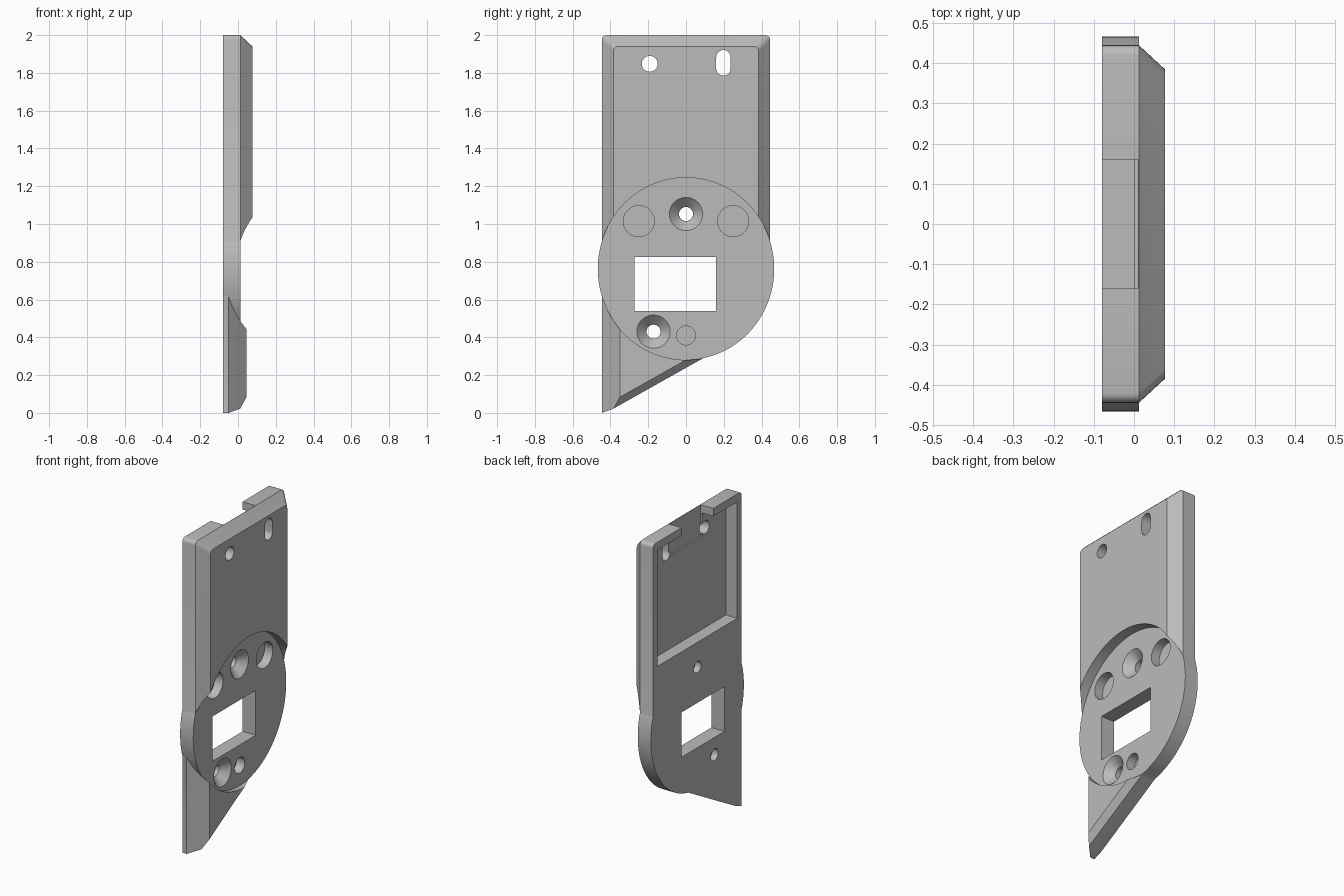
import bpy, bmesh
from math import sin, cos, pi, radians
from mathutils import Vector

cube = bpy.data.objects.get("Cube")
if cube:
    bpy.data.objects.remove(cube, do_unlink=True)

grey = bpy.data.materials.new("plain grey")
grey.use_nodes = True
grey.diffuse_color = (0.5, 0.5, 0.5, 1)
grey.node_tree.nodes["Principled BSDF"].inputs["Base Color"].default_value = (0.5, 0.5, 0.5, 1)

BACK, FACE = -0.08, 0.012      # rear plane and dial plane, along x
RIM = (0, 0.763, 0.467, 0.4825)  # dial centre and radii


def oval(y, z, ry, rz=None, n=48):
    rz = rz or ry
    return [(y + ry * cos(2 * pi * i / n), z + rz * sin(2 * pi * i / n)) for i in range(n)]


def box(y0, y1, z0, z1):
    return [(y0, z0), (y1, z0), (y1, z1), (y0, z1)]


def slot(y, z, r, straight, n=16):
    pts = []
    for side in (1, -1):
        start = 0 if side > 0 else pi
        for i in range(n + 1):
            a = start + pi * i / n
            pts.append((y + r * cos(a), z + side * straight + r * sin(a)))
    return pts


def round_top(half, low, top, r=0.025, n=5):
    # rectangle with both upper corners rounded
    pts = [(-half, low), (half, low)]
    for side, start in ((1, 0), (-1, 90)):
        for i in range(n + 1):
            a = radians(start + 90 * i / n)
            pts.append((side * (half - r) + r * cos(a), top - r + r * sin(a)))
    return pts


def loft(name, *rings, planes=()):
    # solid through matching yz outlines at given x, trimmed by planes
    bm = bmesh.new()
    loops = [[bm.verts.new((x, y, z)) for y, z in pts] for x, pts in rings]
    for a, b in zip(loops, loops[1:]):
        for i in range(len(a)):
            j = (i + 1) % len(a)
            bm.faces.new((a[i], a[j], b[j], b[i]))
    bm.faces.new(loops[0])
    bm.faces.new(loops[-1])
    for point, normal in planes:
        cut = bmesh.ops.bisect_plane(bm, geom=bm.verts[:] + bm.edges[:] + bm.faces[:],
                                     plane_co=Vector(point), plane_no=Vector(normal).normalized(),
                                     clear_outer=True)
        edges = [e for e in cut["geom_cut"] if isinstance(e, bmesh.types.BMEdge)]
        bmesh.ops.holes_fill(bm, edges=edges, sides=0)
    bmesh.ops.recalc_face_normals(bm, faces=bm.faces[:])
    mesh = bpy.data.meshes.new(name)
    bm.to_mesh(mesh)
    bm.free()
    mesh.materials.append(grey)
    ob = bpy.data.objects.new(name, mesh)
    bpy.context.collection.objects.link(ob)
    return ob


def combine(target, other, operation):
    mod = target.modifiers.new(operation, "BOOLEAN")
    mod.operation, mod.solver, mod.object = operation, "EXACT", other
    bpy.ops.object.select_all(action="DESELECT")
    bpy.context.view_layer.objects.active = target
    target.select_set(True)
    bpy.ops.object.modifier_apply(modifier=mod.name)
    bpy.data.objects.remove(other, do_unlink=True)


# Upper plate with chamfered front edges
plate = loft("mounting_plate",
             (BACK, round_top(0.445, 0.763, 2)),
             (FACE, round_top(0.445, 0.763, 2)),
             (0.077, round_top(0.385, 0.763, 1.94)))

# Lower pointed strip, chamfered along its side and its slanted edge
strip = loft("pointed_strip",
             *[(x, [(-0.445, 0), (-0.385, 0.022), (0.074, 0.28), (0.2, 0.35), (0.2, 0.7), (-0.445, 0.763)])
               for x in (BACK, 0.045)],
             planes=[((-0.05, -0.445, 0), (1, -1, 0)),
                     ((FACE, -0.385, 0.022), (1.1, 0.49, -0.87))])
combine(plate, strip, "UNION")

# Sunken dial: clear the space above it, then add the disc
combine(plate, loft("dial_clearance", (FACE, oval(*RIM, n=128)), (0.3, oval(*RIM, n=128))), "DIFFERENCE")
combine(plate, loft("dial", (BACK, oval(*RIM, n=128)), (FACE, oval(*RIM, n=128))), "UNION")


def cut(name, x0, x1, outline):
    combine(plate, loft(name, (x0, outline), (x1, outline)), "DIFFERENCE")


# Rear pocket and the notch in its top wall
cut("rear_pocket", -0.2, 0.0, box(-0.4, 0.4, 1.21, 1.95))
cut("top_notch", -0.2, 0.01, box(-0.16, 0.16, 1.8, 2.1))

# Hanging hole, slot and window
cut("round_hole", -0.2, 0.2, oval(-0.192, 1.848, 0.042))
cut("slot_hole", -0.2, 0.2, slot(0.198, 1.853, 0.038, 0.03))
cut("window", -0.2, 0.2, box(-0.272, 0.16, 0.54, 0.825))

# Blind sockets
for y, z, r in ((-0.25, 1.015, 0.082), (0.25, 1.015, 0.082), (0, 0.41, 0.05)):
    cut("socket", -0.045, 0.2, oval(y, z, r))

# Countersunk screw holes
for y, z in ((0, 1.053), (-0.172, 0.43)):
    small, wide = oval(y, z, 0.037), oval(y, z, 0.088)
    combine(plate, loft("screw_hole", (-0.2, small), (-0.039, small), (FACE, wide), (0.2, wide)),
            "DIFFERENCE")

# Smooth curved walls, keep edges sharp
bpy.ops.object.select_all(action="DESELECT")
plate.select_set(True)
bpy.context.view_layer.objects.active = plate
bpy.ops.object.shade_smooth_by_angle(angle=radians(25))
